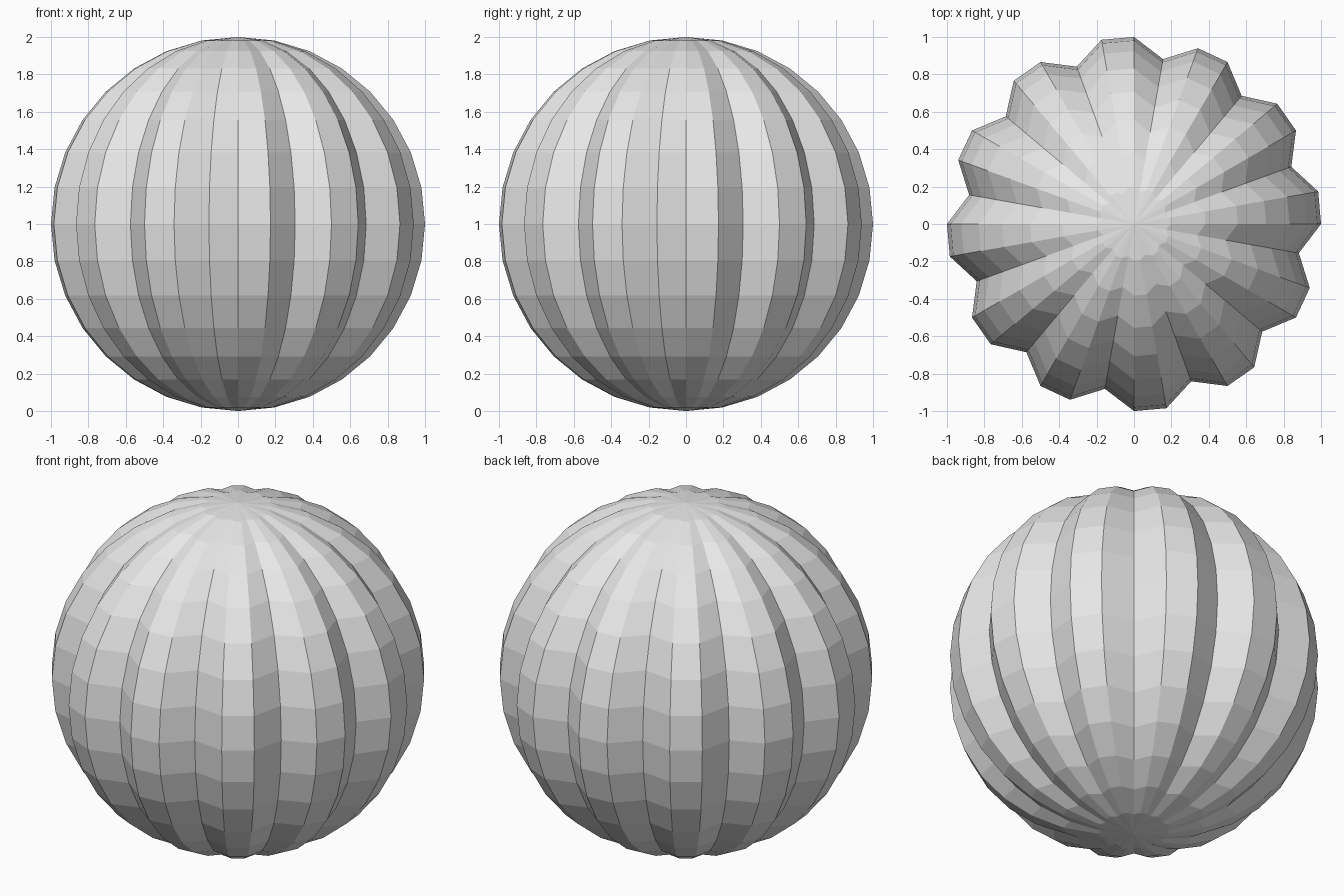
import bpy
import math

default_cube = bpy.data.objects.get("Cube")
if default_cube:
    bpy.data.objects.remove(default_cube, do_unlink=True)

SEGMENTS = 36
RINGS = 16
GROOVE = 0.895  # radial scale of every third meridian

# Plain grey surface
grey = bpy.data.materials.new("light_grey")
grey.use_nodes = True
colour = (0.8, 0.8, 0.8, 1.0)
grey.diffuse_color = colour
grey.node_tree.nodes["Principled BSDF"].inputs["Base Color"].default_value = colour

# Faceted ball standing on the ground
bpy.ops.mesh.primitive_uv_sphere_add(
    segments=SEGMENTS, ring_count=RINGS, radius=1, location=(0, 0, 1))
ball = bpy.context.object
ball.name = ball.data.name = "fluted_ball"
ball.data.materials.append(grey)

# Pull every third meridian towards the vertical axis to form the flutes
for vert in ball.data.vertices:
    if math.hypot(vert.co.x, vert.co.y) < 0.01:
        continue
    angle = math.atan2(vert.co.y, vert.co.x)
    meridian = round(angle * SEGMENTS / math.tau) % SEGMENTS
    if meridian % 3 == 2:
        vert.co.x *= GROOVE
        vert.co.y *= GROOVE

bpy.ops.object.shade_flat()
